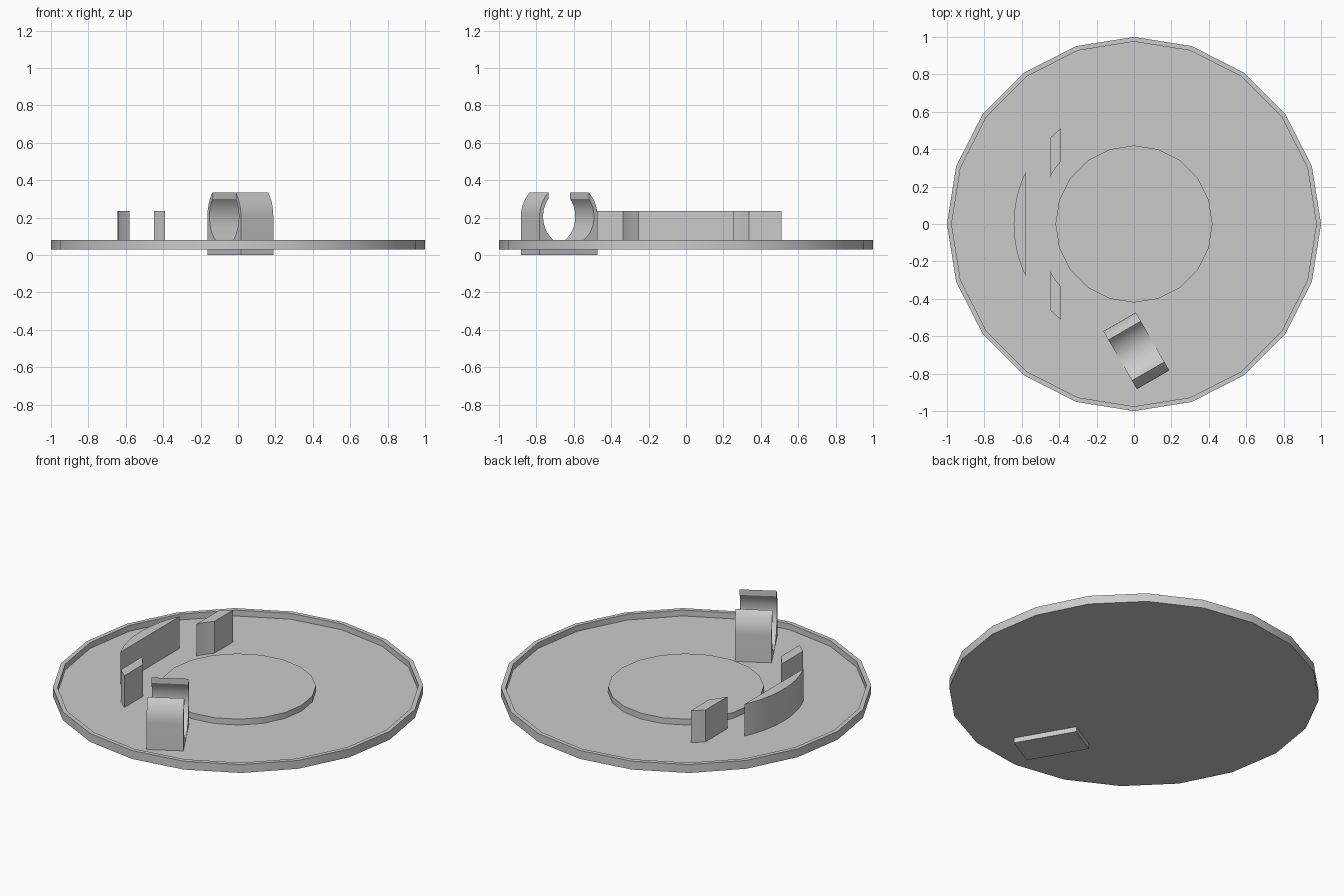
import bpy, bmesh
from math import sin, cos, acos, asin, pi, radians, sqrt
from mathutils import Matrix

cube = bpy.data.objects.get("Cube")
if cube:
    bpy.data.objects.remove(cube, do_unlink=True)

grey = bpy.data.materials.new("plain grey")
grey.use_nodes = True
colour = (0.6, 0.6, 0.6, 1)
grey.diffuse_color = colour
grey.node_tree.nodes["Principled BSDF"].inputs["Base Color"].default_value = colour


def arc(radius, start, end, steps, cx=0, cy=0):
    """Points along a circular arc, both ends included."""
    angles = [start + (end - start) * i / steps for i in range(steps + 1)]
    return [(cx + radius * cos(a), cy + radius * sin(a)) for a in angles]


def prism(name, outline, low, high, matrix=None, recess=None):
    """Extrude a flat outline; recess = (rim width, depth) hollows the top."""
    bm = bmesh.new()
    bottom = bm.faces.new([bm.verts.new((x, y, low)) for x, y in outline])
    top = bmesh.ops.extrude_face_region(bm, geom=[bottom], use_keep_orig=True)["geom"]
    bmesh.ops.translate(bm, vec=(0, 0, high - low),
                        verts=[v for v in top if isinstance(v, bmesh.types.BMVert)])
    bmesh.ops.recalc_face_normals(bm, faces=bm.faces)
    if recess:
        lid = max(bm.faces, key=lambda f: f.calc_center_median().z)
        bmesh.ops.inset_individual(bm, faces=[lid], thickness=recess[0])
        floor = bmesh.ops.extrude_discrete_faces(bm, faces=[lid])["faces"][0]
        bmesh.ops.translate(bm, vec=(0, 0, -recess[1]), verts=floor.verts)
    if matrix:
        bm.transform(matrix)
    mesh = bpy.data.meshes.new(name)
    bm.to_mesh(mesh)
    bm.free()
    mesh.materials.append(grey)
    obj = bpy.data.objects.new(name, mesh)
    bpy.context.collection.objects.link(obj)
    bpy.ops.object.select_all(action="DESELECT")
    obj.select_set(True)
    bpy.context.view_layer.objects.active = obj
    bpy.ops.object.shade_smooth_by_angle(angle=radians(30))
    return obj


SIDES, FLOOR, RIM, WALL_TOP = 20, 0.045, 0.08, 0.235

# Round tray with a thin rim, and the raised disc in its middle
prism("tray", arc(1, 0, 2 * pi, SIDES)[:-1], 0.03, RIM, recess=(0.025, RIM - FLOOR))
prism("centre_disc", arc(0.42, 0, 2 * pi, SIDES)[:-1], FLOOR - 0.005, RIM)

# Curved wall: a circle segment cut off by a straight chord
OUTER, INNER = 0.643, 0.515
half = acos(0.58 / OUTER)
prism("curved_wall", arc(OUTER, pi - half, pi + half, 16), FLOOR - 0.005, WALL_TOP)

# Two small posts: slices of a ring between two straight cuts
for side, name in ((1, "back_post"), (-1, "front_post")):
    outline = []
    for radius, near, far in ((OUTER, 0.45, 0.39), (INNER, 0.39, 0.45)):
        outline += arc(radius, pi - acos(near / radius), pi - acos(far / radius), 4)
    prism(name, [(x, side * y) for x, y in outline], FLOOR - 0.005, WALL_TOP)

# Open round clip, turned on the tray and poking out underneath
R_OUT, R_IN, MID, GAP = 0.179, 0.157, 0.205, 0.125
a_out, a_in = acos(GAP / R_OUT), acos(GAP / R_IN)
profile = [(-R_OUT, 0), (R_OUT, 0)]
profile += arc(R_OUT, 0, a_out, 8, cy=MID)
profile += arc(R_IN, a_in, -pi - a_in, 40, cy=MID)
profile += arc(R_OUT, pi - a_out, pi, 8, cy=MID)
place = (Matrix.Translation((0.0125, -0.678, 0))
         @ Matrix.Rotation(radians(-60), 4, "Z") @ Matrix.Rotation(pi / 2, 4, "X"))
prism("clip", profile, -0.1, 0.1, matrix=place)
